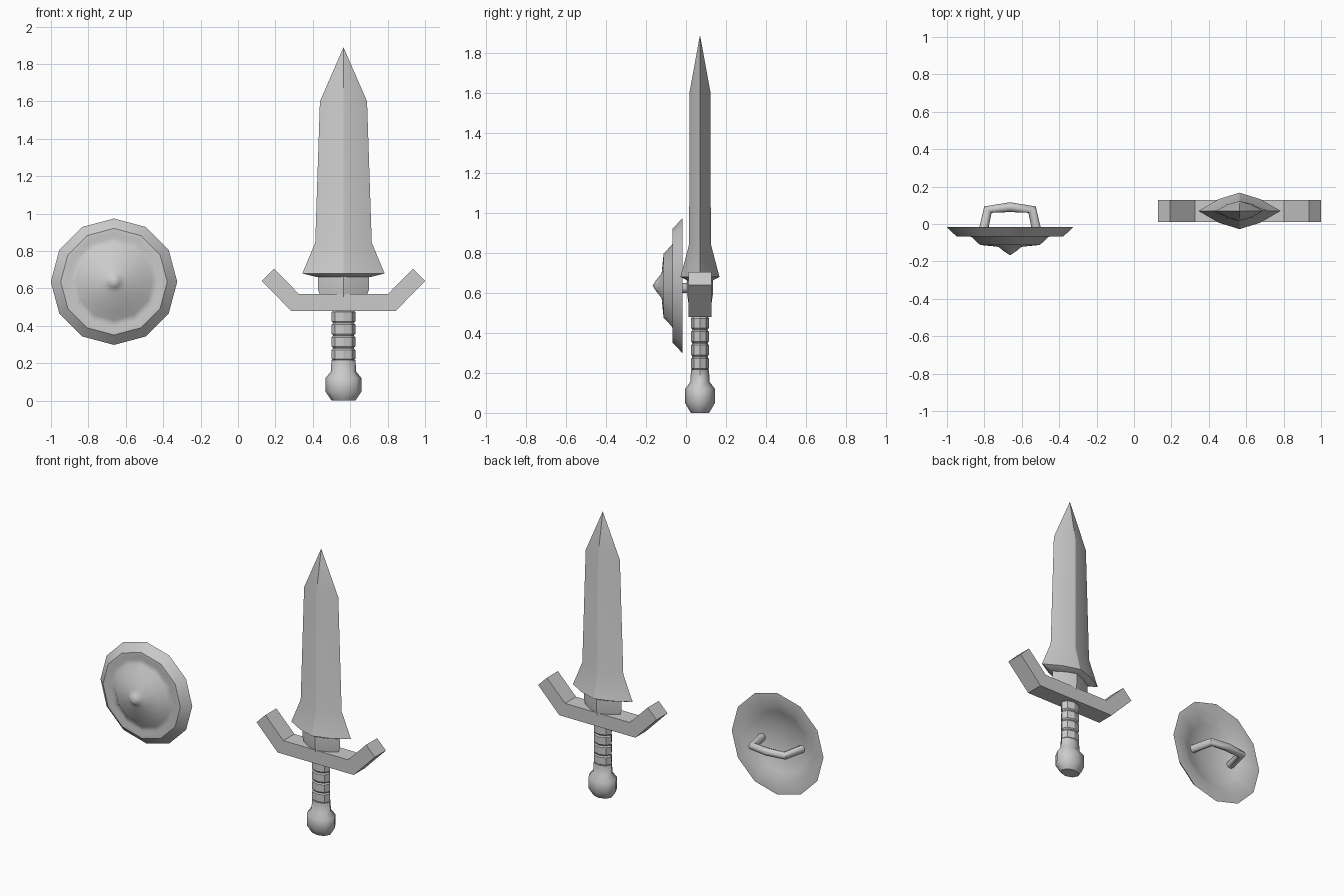
import bpy
from math import sin, cos, pi, radians
from mathutils import Matrix

if "Cube" in bpy.data.objects:
    bpy.data.objects.remove(bpy.data.objects["Cube"])

SX, SY = 0.564, 0.07        # sword axis
HX, HZ = -0.663, 0.636      # shield centre


def make(name, verts, faces, smooth=30):
    me = bpy.data.meshes.new(name)
    me.from_pydata(verts, [], faces)
    ob = bpy.data.objects.new(name, me)
    bpy.context.collection.objects.link(ob)
    bpy.ops.object.select_all(action='DESELECT')
    ob.select_set(True)
    bpy.context.view_layer.objects.active = ob
    bpy.ops.object.mode_set(mode='EDIT')
    bpy.ops.mesh.select_all(action='SELECT')
    bpy.ops.mesh.remove_doubles(threshold=0.0005)
    bpy.ops.mesh.normals_make_consistent(inside=False)
    bpy.ops.object.mode_set(mode='OBJECT')
    if smooth:
        bpy.ops.object.shade_smooth_by_angle(angle=radians(smooth))
    return ob


def loft(name, section, rings, smooth=30, capped=True):
    """Stack a unit cross-section at (z, half width, half depth)."""
    n = len(section)
    verts = [(SX + w * u, SY + d * v, z) for z, w, d in rings for u, v in section]
    faces = [(i * n + j, i * n + (j + 1) % n, (i + 1) * n + (j + 1) % n, (i + 1) * n + j)
             for i in range(len(rings) - 1) for j in range(n)]
    if capped:
        faces.append(tuple(range(n)))
        if rings[-1][1] > 0.001:
            faces.append(tuple(range(len(verts) - n, len(verts))))
    return make(name, verts, faces, smooth)


octagon = [(cos(i * pi / 4), sin(i * pi / 4)) for i in range(8)]
lens = [(1, 0), (.5, .65), (0, 1), (-.5, .65), (-1, 0), (-.5, -.65), (0, -1), (.5, -.65)]

# Blade with flared base and inset collar
loft("blade", lens, [(.66, .14, .06), (.68, .22, .0975), (.845, .151, .054),
                     (1.6, .126, .053), (1.89, 0, 0)])
loft("blade_collar", lens, [(.55, .12, .058), (.595, .137, .065), (.67, .137, .065)])

# Upswept crossguard
half = [(.28, .48), (.436, .64), (.371, .705), (.238, .57)]
outline = half + [(-x, z) for x, z in reversed(half)]
n = len(outline)
verts = [(SX + x, SY + s * .058, z) for s in (-1, 1) for x, z in outline]
faces = [(i, (i + 1) % n, n + (i + 1) % n, n + i) for i in range(n)]
for o in (0, n):            # two arms and the middle bar
    faces += [(o, o + 1, o + 2, o + 3), (o + 4, o + 5, o + 6, o + 7), (o, o + 3, o + 4, o + 7)]
make("crossguard", verts, faces, 0)

# Grip with wrapped segments
rings = []
for i in range(4):
    z = .215 + i * .067
    rings += [(z, .055, .038), (z + .008, .063, .044),
              (z + .057, .063, .044), (z + .065, .055, .038)]
rings.append((.5, .055, .038))
loft("grip", octagon, rings)

# Rounded pommel
loft("pommel", octagon, [(0, .062, .045), (.012, .072, .053), (.05, .097, .075),
                         (.12, .097, .075), (.155, .068, .048), (.218, .064, .045)], 50)

# Round shield: turned profile of front bosses and hollow back, (radius, y)
profile = [(0, -.167), (.03, -.148), (.062, -.122), (.16, -.112), (.205, -.07), (.235, -.062),
           (.26, -.068), (.285, -.067), (.338, -.017), (.265, -.017), (.2, -.05), (.1, -.075), (0, -.082)]
verts = [(HX + r * cos(a), y, HZ + r * sin(a))
         for r, y in profile for a in [k * pi / 6 for k in range(12)]]
faces = [(i * 12 + j, i * 12 + (j + 1) % 12, i * 12 + 12 + (j + 1) % 12, i * 12 + 12 + j)
         for i in range(len(profile) - 1) for j in range(12)]
make("shield", verts, faces, 40)

# Bent handle on the back of the shield
path = [(-.15, -.07), (-.118, .077), (0, .09), (.118, .077), (.15, -.07)]
mitre = [(1, 0), (.75, -.66), (0, -1), (-.75, -.66), (-1, 0)]
verts = [(HX + x + .026 * cos(a) * mx, y + .026 * cos(a) * my, .625 + .025 * sin(a))
         for (x, y), (mx, my) in zip(path, mitre) for a in [k * pi / 4 for k in range(8)]]
faces = [(i * 8 + j, i * 8 + (j + 1) % 8, i * 8 + 8 + (j + 1) % 8, i * 8 + 8 + j)
         for i in range(4) for j in range(8)]
faces += [tuple(range(8)), tuple(range(32, 40))]
make("shield_handle", verts, faces, 50)
